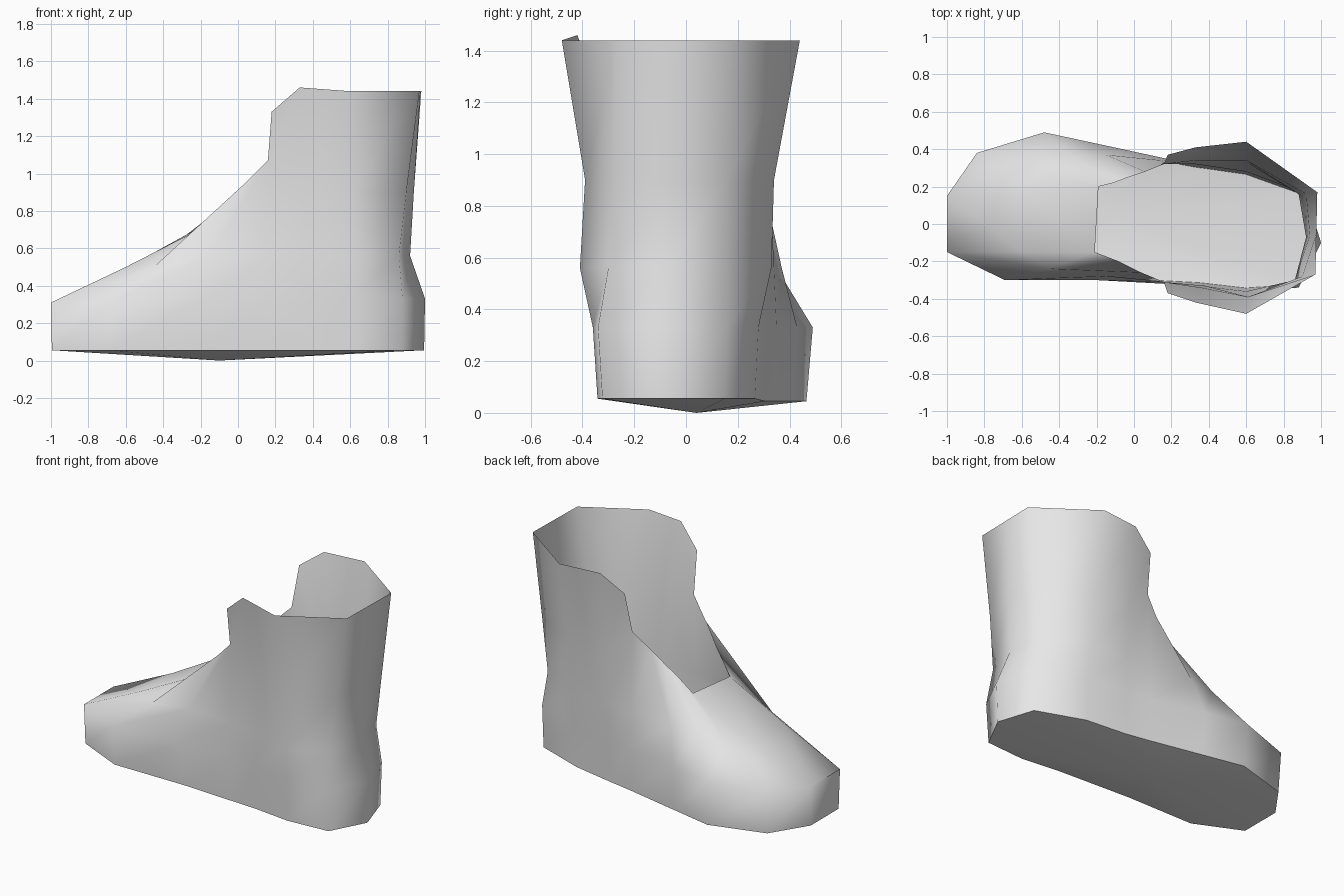
import bpy
import bmesh

default = bpy.data.objects.get("Cube")
if default:
    bpy.data.objects.remove(default)

# One soft grey leather colour
leather = bpy.data.materials.new("light_grey_leather")
leather.use_nodes = True
grey = (0.8, 0.8, 0.8, 1)
leather.diffuse_color = grey
leather.node_tree.nodes["Principled BSDF"].inputs["Base Color"].default_value = grey

# Horizontal outlines, from the toe along the -y side, round the heel and back
foot_outline = [
    (-1, -.15), (-.69, -.3), (-.2, -.3), (.17, -.32), (.35, -.33), (.6, -.36),
    (.88, -.34), (1, -.1), (.92, .16), (.6, .28), (.33, .32), (.17, .35),
    (-.2, .43), (-.48, .49), (-.84, .38), (-1, .15)]
instep_outline = [
    (-.6, -.15), (-.45, -.24), (-.15, -.28), (.15, -.31), (.38, -.33), (.62, -.41),
    (.86, -.3), (.92, -.07), (.88, .16), (.6, .33), (.33, .32), (.15, .34),
    (-.15, .37), (-.32, .35), (-.5, .28), (-.59, .17)]
ankle_outline = [
    (-.21, -.15), (-.08, -.2), (.04, -.26), (.16, -.31), (.36, -.34), (.61, -.39),
    (.9, -.28), (.94, -.06), (.92, .16), (.6, .34), (.33, .34), (.16, .32),
    (.06, .28), (-.03, .25), (-.11, .22), (-.19, .2)]
cuff_outline = [
    (.18, -.37), (.33, -.42), (.6, -.48), (.97, -.27), (.975, -.05),
    (.98, .17), (.6, .44), (.33, .41), (.18, .37)]
CUFF_START = 3  # first column that carries on up into the cuff


# Height rules for each outline
def foot_height(x, y):
    return .31 if x < -.5 else .33


def instep_height(x, y):
    return .5 if x < -.4 else .56


def ankle_height(x, y):
    return x + .91 if x < .2 else .9


def cuff_height(x, y):
    if x < .2:
        return 1.33
    return 1.46 if x < .5 and y < 0 else 1.44


def add_ring(bm, outline, height):
    return [bm.verts.new((x, y, height(x, y))) for x, y in outline]


def bridge(bm, lower, upper, closed):
    count = len(lower)
    for i in range(count if closed else count - 1):
        j = (i + 1) % count
        bm.faces.new((lower[i], lower[j], upper[j], upper[i]))


bm = bmesh.new()

# Sole edge, slightly narrower than the foot above it
sole_outline = [(x * .995, y * .95) for x, y in foot_outline]
sole = add_ring(bm, sole_outline, lambda x, y: .055 if y < .3 else .045)
foot = add_ring(bm, foot_outline, foot_height)
instep = add_ring(bm, instep_outline, instep_height)
ankle = add_ring(bm, ankle_outline, ankle_height)
cuff = add_ring(bm, cuff_outline, cuff_height)

# Foot and shaft walls
for lower, upper in ((sole, foot), (foot, instep), (instep, ankle)):
    bridge(bm, lower, upper, True)
bridge(bm, ankle[CUFF_START:CUFF_START + len(cuff)], cuff, False)

# Bulging underside
low_point = bm.verts.new((-.1, .04, 0))
for i, vert in enumerate(sole):
    bm.faces.new((sole[(i + 1) % len(sole)], vert, low_point))

bmesh.ops.recalc_face_normals(bm, faces=bm.faces)
mesh = bpy.data.meshes.new("boot_shell")
bm.to_mesh(mesh)
bm.free()

boot = bpy.data.objects.new("boot_shell", mesh)
bpy.context.collection.objects.link(boot)
mesh.materials.append(leather)

# Smooth leather with a crisp sole edge
bpy.ops.object.select_all(action="DESELECT")
boot.select_set(True)
bpy.context.view_layer.objects.active = boot
bpy.ops.object.shade_smooth_by_angle(angle=1.1)
